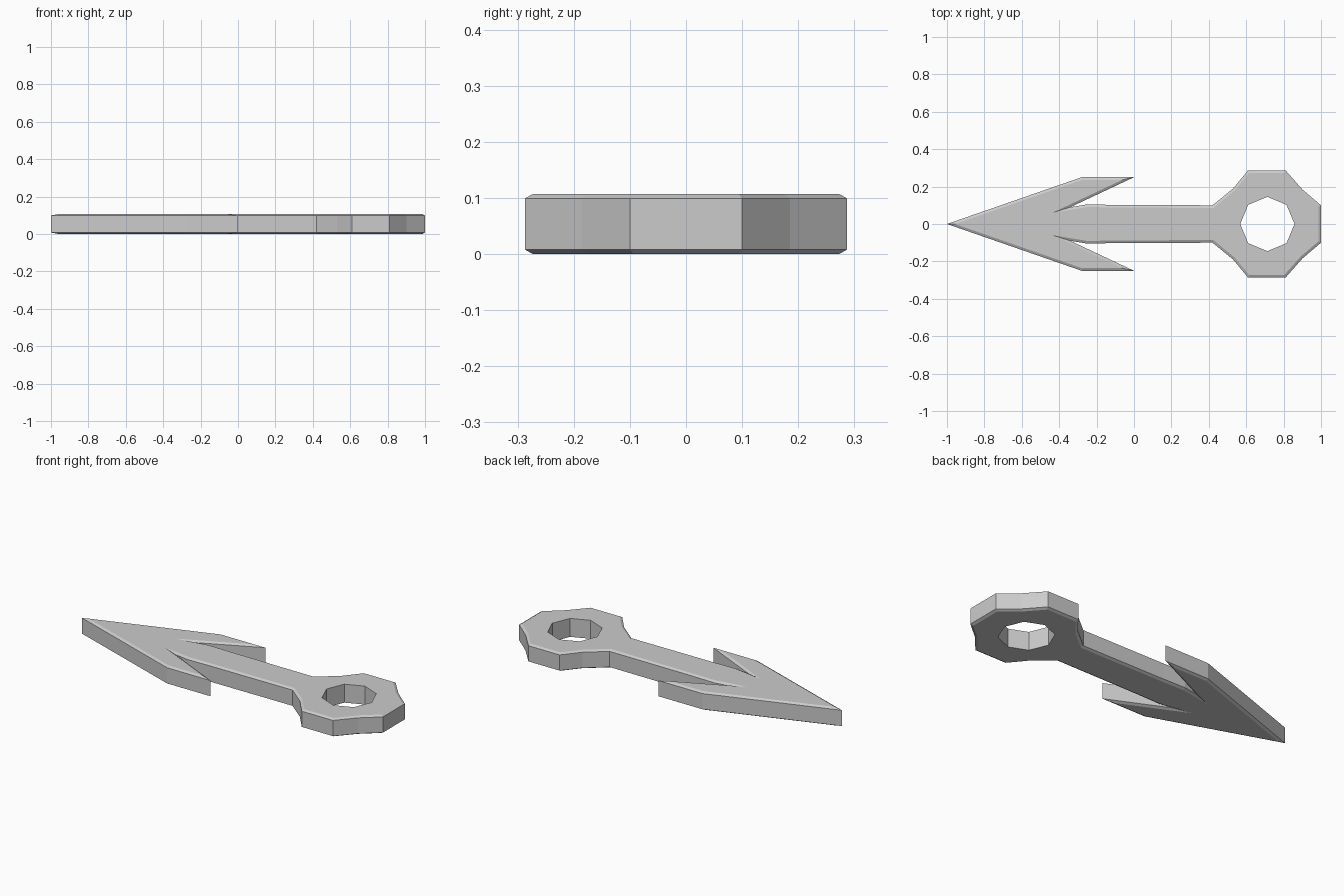
import bpy, bmesh, math
from mathutils import Vector

if "Cube" in bpy.data.objects:
    bpy.data.objects.remove(bpy.data.objects["Cube"])

H = 0.107        # thickness
INSET = 0.014    # chamfer width across the flat faces
DROP = 0.008     # chamfer height

# Upper half of the outline, tip to ring end
half = [(-0.28, 0.25), (0.0, 0.25), (-0.34, 0.09), (-0.25, 0.105), (-0.11, 0.102),
        (0.42, 0.10), (0.53, 0.19), (0.61, 0.287), (0.81, 0.287), (0.90, 0.185), (1.0, 0.10)]
outline = [Vector(p) for p in [(-1.0, 0.0)] + half + [(x, -y) for x, y in reversed(half)]]


def inset(points, d):
    """Mitred inward offset of a clockwise outline."""
    result = []
    for i, p in enumerate(points):
        a = (p - points[i - 1]).normalized()
        b = (points[(i + 1) % len(points)] - p).normalized()
        na, nb = Vector((a.y, -a.x)), Vector((b.y, -b.x))
        result.append(p + (na + nb) * (d / (1 + na.dot(nb))))
    return result


bm = bmesh.new()


def ring(points, z):
    verts = [bm.verts.new((p.x, p.y, z)) for p in points]
    edges = [bm.edges.new((verts[i - 1], verts[i])) for i in range(len(verts))]
    return verts, edges


def wall(lower, upper):
    for i in range(len(lower)):
        bm.faces.new((lower[i - 1], lower[i], upper[i], upper[i - 1]))


# Chamfered outer wall
inner = inset(outline, INSET)
levels = [ring(inner, 0), ring(outline, DROP), ring(outline, H - DROP), ring(inner, H)]
for lo, hi in zip(levels, levels[1:]):
    wall(lo[0], hi[0])

# Octagonal eye hole
hole = [Vector((0.713 + 0.145 * math.cos(k * math.pi / 4), 0.145 * math.sin(k * math.pi / 4)))
        for k in range(8)]
hole_low, hole_high = ring(hole, 0), ring(hole, H)
wall(hole_low[0], hole_high[0])

# Flat top and bottom around the hole
for outer, eye, z in ((levels[0], hole_low, -1), (levels[3], hole_high, 1)):
    bmesh.ops.triangle_fill(bm, use_beauty=True, edges=outer[1] + eye[1], normal=(0, 0, z))

bmesh.ops.recalc_face_normals(bm, faces=bm.faces)
mesh = bpy.data.meshes.new("barbed_arrow")
bm.to_mesh(mesh)
bm.free()
bpy.context.collection.objects.link(bpy.data.objects.new("barbed_arrow", mesh))
